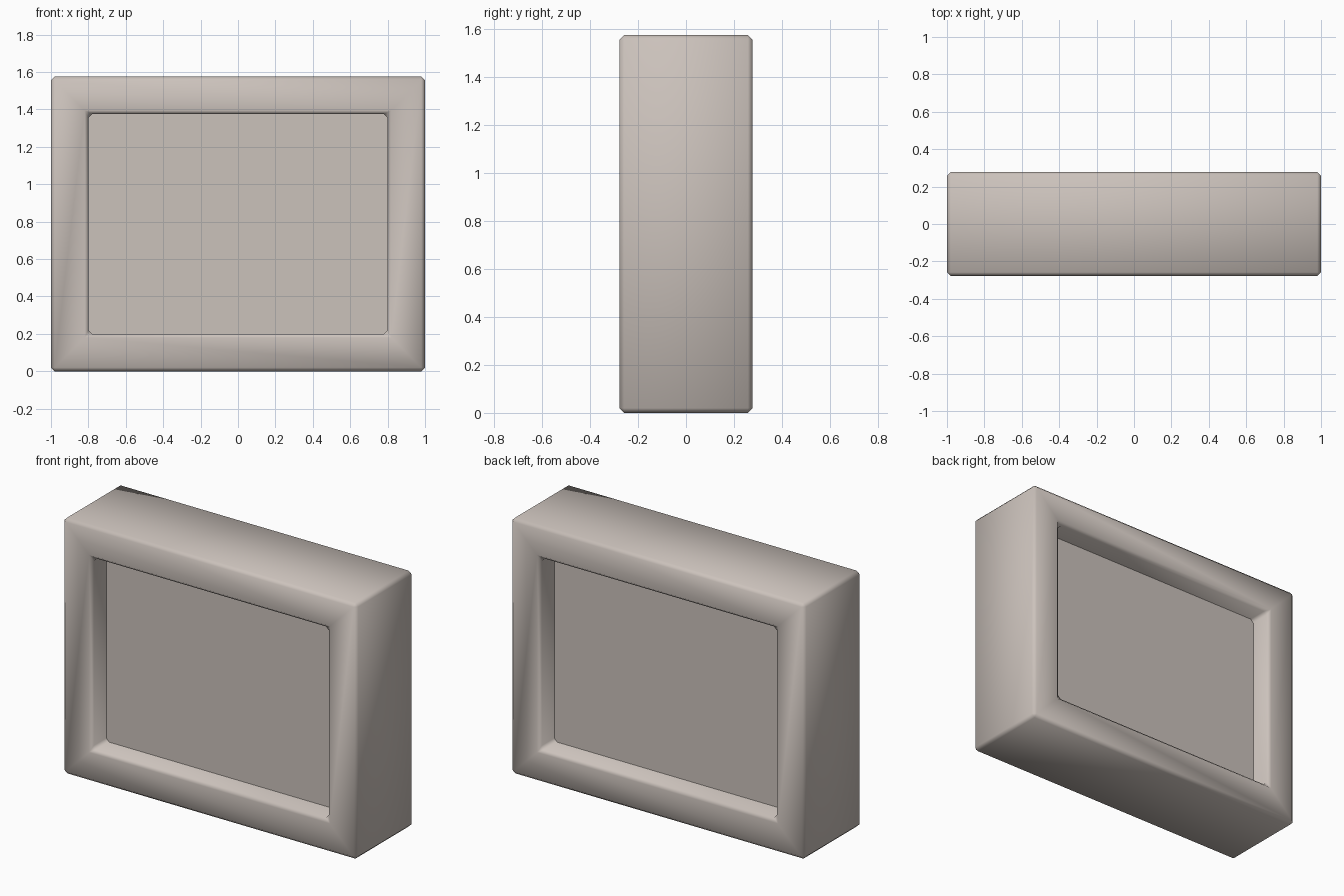
import bpy, bmesh

if "Cube" in bpy.data.objects:
    bpy.data.objects.remove(bpy.data.objects["Cube"])

W, D, H = 1.0, 0.278, 1.575     # half width, half depth, height
BORDER, RECESS, BEVEL = 0.2, 0.14, 0.02

mat = bpy.data.materials.new("warm_grey")
mat.diffuse_color = (0.60, 0.54, 0.50, 1)
mat.use_nodes = True
mat.node_tree.nodes["Principled BSDF"].inputs["Base Color"].default_value = mat.diffuse_color


def finish(name, bm):
    bmesh.ops.recalc_face_normals(bm, faces=bm.faces)
    me = bpy.data.meshes.new(name)
    bm.to_mesh(me)
    bm.free()
    me.materials.append(mat)
    ob = bpy.data.objects.new(name, me)
    bpy.context.collection.objects.link(ob)
    for p in me.polygons:
        p.use_smooth = True
    return ob


def rect(bm, inset, y):
    x = W - inset
    return [bm.verts.new(c) for c in ((-x, y, inset), (x, y, inset),
                                      (x, y, H - inset), (-x, y, H - inset))]


# Frame: closed rectangular ring with softly bevelled edges
bm = bmesh.new()
loops = [rect(bm, 0, -D), rect(bm, 0, D), rect(bm, BORDER, D), rect(bm, BORDER, -D)]
for a, b in zip(loops, loops[1:] + loops[:1]):
    for i in range(4):
        j = (i + 1) % 4
        bm.faces.new((a[i], a[j], b[j], b[i]))
frame = finish("frame", bm)
mod = frame.modifiers.new("soft_edges", 'BEVEL')
mod.width = BEVEL
mod.segments = 1
mod.limit_method = 'ANGLE'

# Panel: recessed on both front and back
bm = bmesh.new()
edge = BORDER - 0.003
a, b = rect(bm, edge, -(D - RECESS)), rect(bm, edge, D - RECESS)
bm.faces.new(a)
bm.faces.new(b)
panel = finish("panel", bm)
for p in panel.data.polygons:
    p.use_smooth = False
